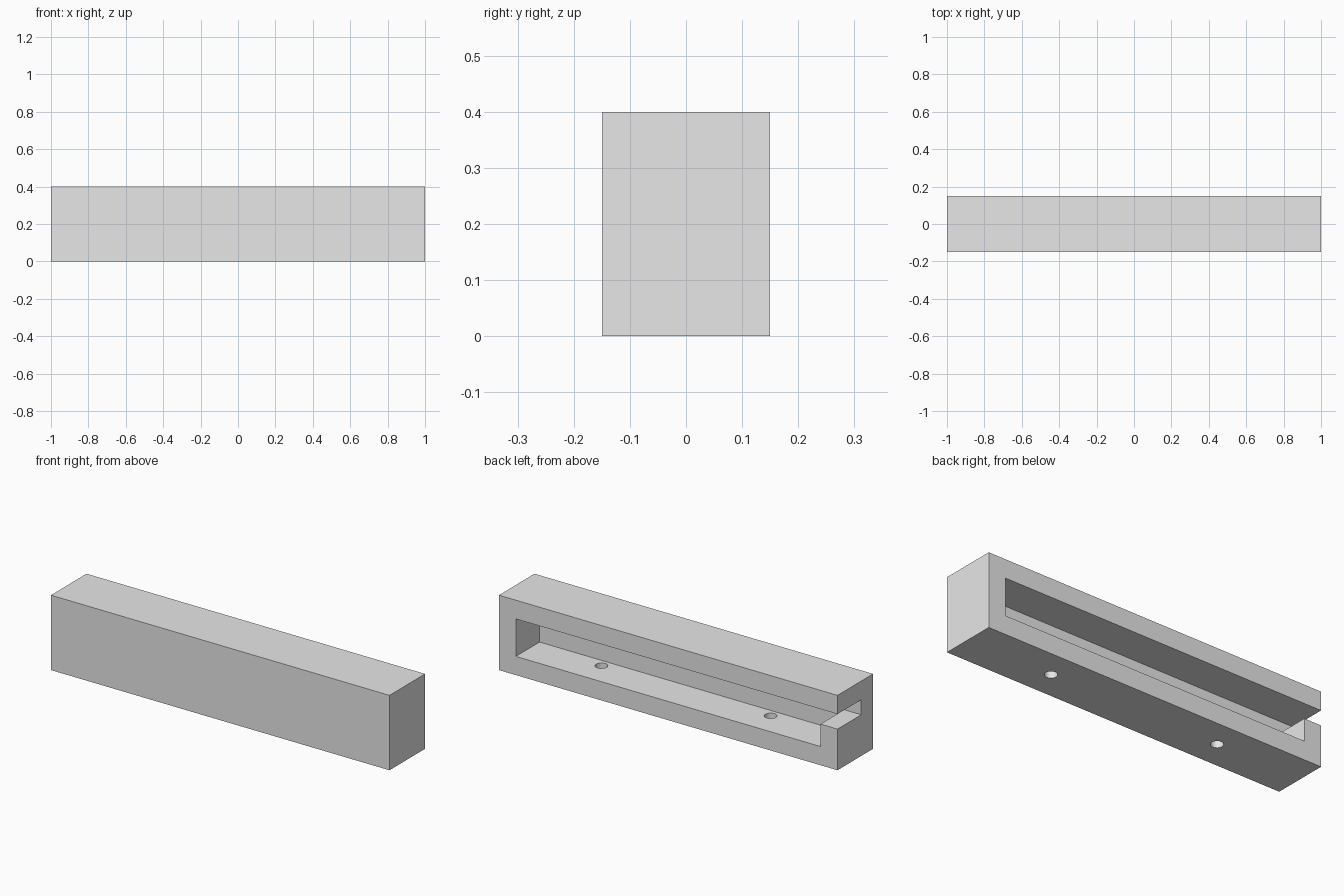
import bpy
import bmesh
import math

LENGTH, DEPTH, HEIGHT = 2.0, 0.3, 0.4

cube = bpy.data.objects.get("Cube")
if cube:
    bpy.data.objects.remove(cube, do_unlink=True)

grey = bpy.data.materials.new("light_grey")
grey.use_nodes = True
grey.diffuse_color = (0.8, 0.8, 0.8, 1)
grey.node_tree.nodes["Principled BSDF"].inputs["Base Color"].default_value = (0.8, 0.8, 0.8, 1)


def extruded_profile(name, outline, y_front, y_back):
    """Solid made by sweeping an x-z outline along y."""
    bm = bmesh.new()
    face = bm.faces.new([bm.verts.new((x, y_front, z)) for x, z in outline])
    swept = bmesh.ops.extrude_face_region(bm, geom=[face])["geom"]
    moved = [v for v in swept if isinstance(v, bmesh.types.BMVert)]
    bmesh.ops.translate(bm, verts=moved, vec=(0, y_back - y_front, 0))
    bmesh.ops.recalc_face_normals(bm, faces=bm.faces)
    mesh = bpy.data.meshes.new(name)
    bm.to_mesh(mesh)
    bm.free()
    mesh.materials.append(grey)
    obj = bpy.data.objects.new(name, mesh)
    bpy.context.collection.objects.link(obj)
    return obj


def cut(target, cutter):
    """Subtract the cutter, then discard it."""
    cutter.hide_render = True
    mod = target.modifiers.new("cut", 'BOOLEAN')
    mod.operation = 'DIFFERENCE'
    mod.solver = 'EXACT'
    mod.object = cutter
    bpy.ops.object.select_all(action='DESELECT')
    bpy.context.view_layer.objects.active = target
    target.select_set(True)
    bpy.ops.object.modifier_apply(modifier=mod.name)
    bpy.data.objects.remove(cutter, do_unlink=True)


# Solid bar
w = LENGTH / 2
housing = extruded_profile("housing", [(-w, 0), (w, 0), (w, HEIGHT), (-w, HEIGHT)],
                           -DEPTH / 2, DEPTH / 2)

# Pocket open at the back, with a narrower slot out through one end
pocket = [(0.9, 0.1), (0.9, 0.3), (-1.1, 0.3), (-1.1, 0.22), (-0.9, 0.22), (-0.9, 0.1)]
cut(housing, extruded_profile("pocket_cutter", pocket, -0.05, 0.25))

# Two screw holes through the floor
for x in (-0.5, 0.5):
    bpy.ops.mesh.primitive_cylinder_add(vertices=32, radius=0.031, depth=0.16, location=(x, 0, 0.04))
    hole = bpy.context.object
    hole.name = "hole_cutter"
    hole.data.materials.append(grey)
    cut(housing, hole)

bpy.ops.object.shade_smooth_by_angle(angle=math.radians(30))
